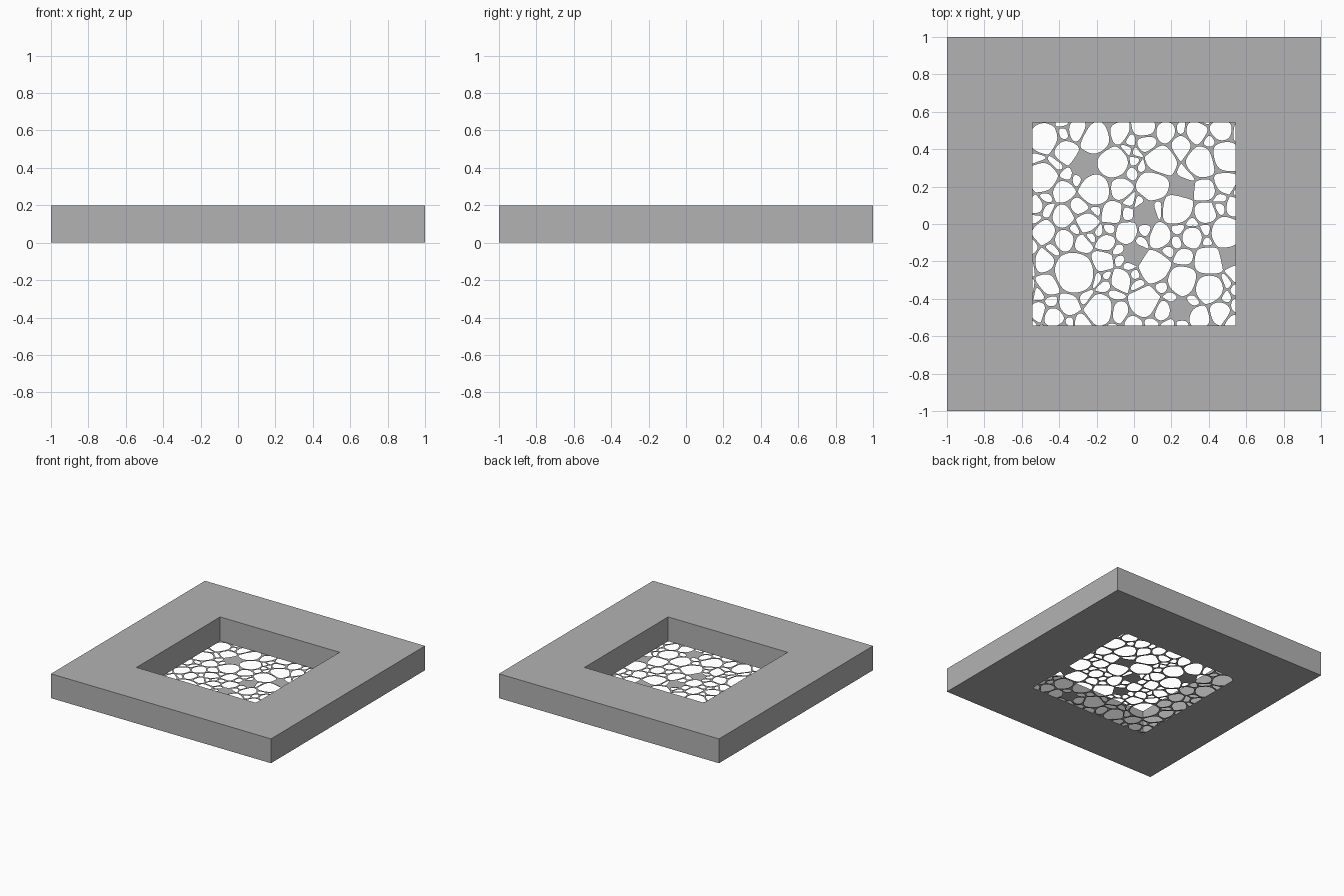
import bpy
import bmesh
import random
from mathutils import Vector

random.seed(4)
HALF, HOLE, HEIGHT = 1.0, 0.543, 0.2
BOUND = 0.66          # net is generated past the opening, then trimmed
GAP = 0.005           # half the width of a strand
SPLIT = 6             # pieces per cell edge

# Opening centres in hundredths, grouped by size
HUGE = [(-32, -26)]
LARGE = [(-49, 46), (-20, 46), (36, 33), (49, 36), (14, 34), (-11, 33),
         (-49, 25), (-21, 18), (10, 21), (23, 8), (26, -30), (6, -42),
         (-18, -46), (40, -34), (11, -23), (49, -5), (40, -20)]
MEDIUM = [(-37, 38), (-30, 51), (-9, 49), (6, 51), (7, 43), (17, 49),
          (25, 42), (33, 49), (47, 50), (-38, 18), (-7, 19), (38, 18),
          (49, 22), (38, 6), (-38, 4), (-25, 1), (-12, 6), (-4, -5),
          (14, -7), (31, -7), (-48, -4), (-37, -9), (-48, -20),
          (-17, -20), (-7, -30), (-45, -32), (-35, -43), (-43, -50),
          (35, -50), (46, -47), (-9, -47), (14, -46)]
FILLED = [(-27, 31), (6, 6), (0, -16), (25, -46), (50, -18), (26, 19)]


def make_material(name, colour):
    mat = bpy.data.materials.new(name)
    mat.use_nodes = True
    mat.diffuse_color = colour
    mat.node_tree.nodes["Principled BSDF"].inputs["Base Color"].default_value = colour
    return mat


def add_object(name, bm, mat):
    mesh = bpy.data.meshes.new(name)
    bm.to_mesh(mesh)
    bm.free()
    mesh.materials.append(mat)
    obj = bpy.data.objects.new(name, mesh)
    bpy.context.collection.objects.link(obj)
    return obj


def square(size):
    return [Vector(p) for p in ((-size, -size), (size, -size), (size, size), (-size, size))]


def clip(poly, normal, limit):
    """Keep the part of a convex polygon where normal . p <= limit."""
    out = []
    for a, b in zip(poly, poly[1:] + poly[:1]):
        da, db = normal.dot(a) - limit, normal.dot(b) - limit
        if da <= 0:
            out.append(a)
        if da * db < 0:
            out.append(a.lerp(b, da / (da - db)))
    return out


def scatter_seeds():
    seeds = []
    for group, radius, solid in ((HUGE, 0.11, False), (LARGE, 0.08, False),
                                 (MEDIUM, 0.055, False), (FILLED, 0.05, True)):
        seeds += [(Vector(p) / 100, radius, solid) for p in group]
    # Small openings fill the spaces between the larger ones
    for radius in (0.045, 0.022):
        for _ in range(1500):
            p = Vector((random.uniform(-BOUND, BOUND), random.uniform(-BOUND, BOUND)))
            if all((p - q).length > r + radius * 0.8 for q, r, _s in seeds):
                seeds.append((p, radius, False))
    return seeds


def cell_outline(seeds, index):
    p, r, _ = seeds[index]
    poly = square(BOUND)
    for j, (q, s, _solid) in enumerate(seeds):
        if j != index and poly:
            poly = clip(poly, 2 * (q - p), q.dot(q) - p.dot(p) - s * s + r * r)
    return poly


def rounded(points):
    """Round the corners and pull the loop inwards by the strand width."""
    n = len(points)
    for _ in range(2):
        points = [sum((points[(i + k) % n] for k in range(-2, 3)), Vector((0, 0))) / 5
                  for i in range(n)]
    centre = sum(points, Vector((0, 0))) / n
    return [p + (centre - p) * min(0.6, GAP / max((p - centre).length, 0.001))
            for p in points]


def build_net(mat):
    bm = bmesh.new()
    seeds = scatter_seeds()
    for index, seed in enumerate(seeds):
        corners = cell_outline(seeds, index)
        if len(corners) < 3:
            continue
        outer = [a.lerp(b, k / SPLIT) for a, b in zip(corners, corners[1:] + corners[:1])
                 for k in range(SPLIT)]
        rim = [bm.verts.new(p.to_3d()) for p in outer]
        if seed[2]:
            bm.faces.new(rim)
            continue
        edge = [bm.verts.new(p.to_3d()) for p in rounded(outer)]
        for i in range(len(rim)):
            j = (i + 1) % len(rim)
            bm.faces.new((rim[i], rim[j], edge[j], edge[i]))
    bmesh.ops.remove_doubles(bm, verts=bm.verts[:], dist=0.0001)
    # Trim to the frame opening
    for side in ((1, 0, 0), (-1, 0, 0), (0, 1, 0), (0, -1, 0)):
        bmesh.ops.bisect_plane(bm, geom=bm.verts[:] + bm.edges[:] + bm.faces[:],
                               plane_co=Vector(side) * HOLE, plane_no=side,
                               clear_outer=True)
    net = add_object("pebble_net", bm, mat)
    thick = net.modifiers.new("thickness", 'SOLIDIFY')
    thick.thickness = 0.003
    thick.offset = -1
    net.location.z = 0.003


def build_frame(mat):
    bm = bmesh.new()
    loops = [[bm.verts.new((p.x, p.y, z)) for p in square(size)]
             for size, z in ((HALF, 0), (HALF, HEIGHT), (HOLE, HEIGHT), (HOLE, 0))]
    for low, high in zip(loops, loops[1:] + loops[:1]):
        for i in range(4):
            j = (i + 1) % 4
            bm.faces.new((low[i], low[j], high[j], high[i]))
    bmesh.ops.recalc_face_normals(bm, faces=bm.faces[:])
    add_object("square_frame", bm, mat)


cube = bpy.data.objects.get("Cube")
if cube:
    bpy.data.objects.remove(cube)

grey = make_material("plain_grey", (0.45, 0.45, 0.45, 1))
build_frame(grey)
build_net(grey)
